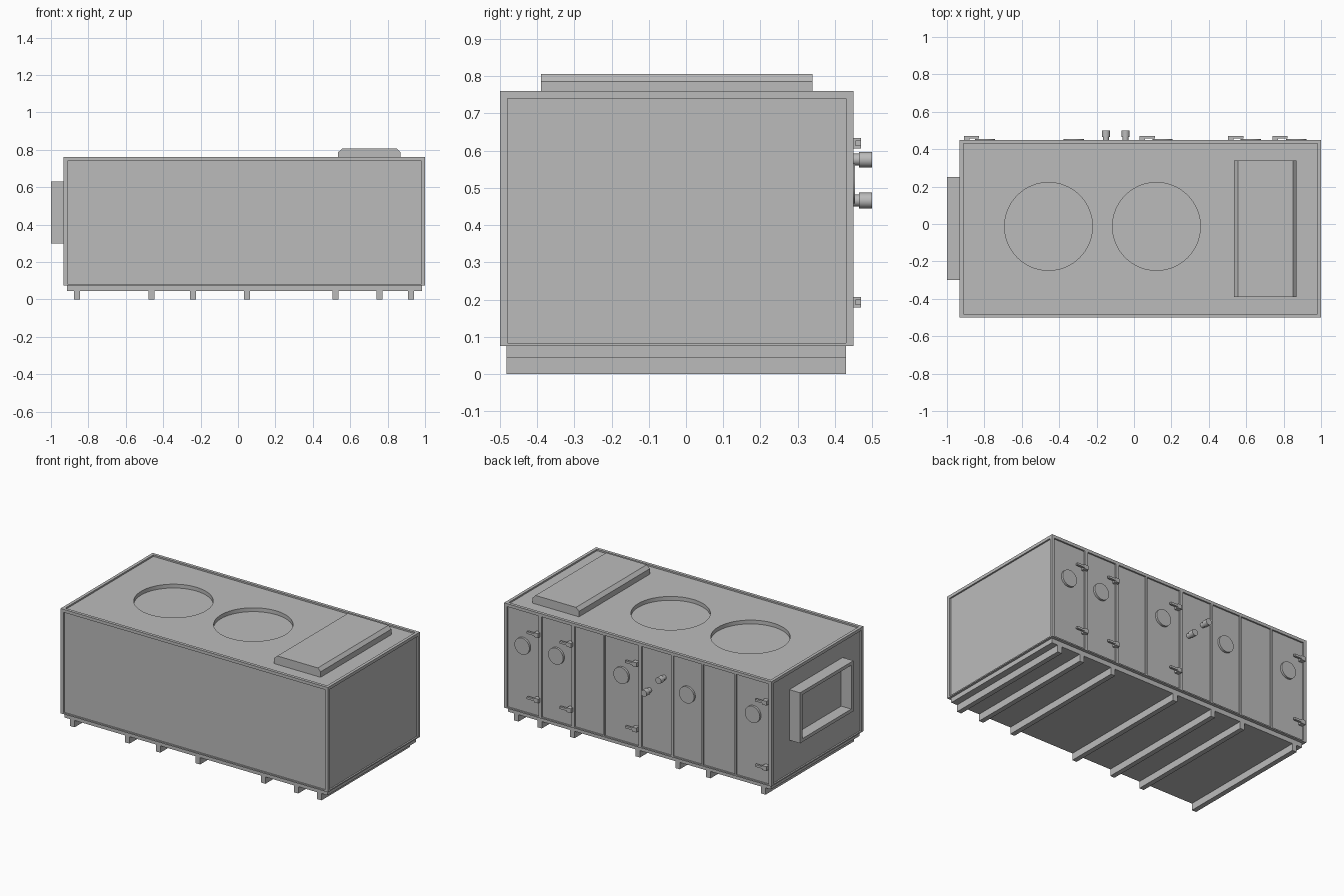
import bpy, bmesh, math
from mathutils import Matrix

if "Cube" in bpy.data.objects:
    bpy.data.objects.remove(bpy.data.objects["Cube"])

grey = bpy.data.materials.new("light_grey_metal")
grey.diffuse_color = (0.5, 0.5, 0.5, 1)
grey.use_nodes = True
grey.node_tree.nodes["Principled BSDF"].inputs["Base Color"].default_value = grey.diffuse_color


def finish(name, bm):
    bmesh.ops.recalc_face_normals(bm, faces=bm.faces)
    me = bpy.data.meshes.new(name)
    bm.to_mesh(me)
    bm.free()
    me.materials.append(grey)
    ob = bpy.data.objects.new(name, me)
    bpy.context.scene.collection.objects.link(ob)
    return ob


def box(name, x0, x1, y0, y1, z0, z1):
    bm = bmesh.new()
    bmesh.ops.create_cube(bm, size=1)
    for v in bm.verts:
        v.co = (x0 + (v.co.x + .5) * (x1 - x0),
                y0 + (v.co.y + .5) * (y1 - y0),
                z0 + (v.co.z + .5) * (z1 - z0))
    return finish(name, bm)


def cylinder(name, centre, r, depth, axis='Y', segs=32):
    bm = bmesh.new()
    rot = Matrix.Rotation(math.pi / 2, 4, 'X') if axis == 'Y' else Matrix()
    bmesh.ops.create_cone(bm, cap_ends=True, segments=segs, radius1=r, radius2=r,
                          depth=depth, matrix=Matrix.Translation(centre) @ rot)
    ob = finish(name, bm)
    bpy.context.view_layer.objects.active = ob
    ob.select_set(True)
    bpy.ops.object.shade_smooth_by_angle(angle=math.radians(35))
    ob.select_set(False)
    return ob


def cut(target, cutter):
    mod = target.modifiers.new("cut", 'BOOLEAN')
    mod.operation = 'DIFFERENCE'
    mod.solver = 'EXACT'
    mod.object = cutter
    bpy.context.view_layer.objects.active = target
    bpy.ops.object.modifier_apply(modifier=mod.name)
    bpy.data.objects.remove(cutter)


# Cabinet limits, frame width and panel recess
X0, X1, Y0, Y1, Z0, Z1 = -.932, 1.0, -.5, .45, .075, .76
W, R = .02, .01

# Panelled core, set back from the frame, with two round fan wells on top
core = box("cabinet_panels", X0 + R, X1 - R, Y0 + R, Y1 - R, Z0, Z1 - R)
for cx in (-.457, .12):
    cut(core, cylinder("fan_well_cutter", (cx, -.013, Z1), .235, .07, 'Z', 64))

# Frame: corner posts, then rails along x and y
for xa in (X0, X1 - W):
    for ya in (Y0, Y1 - W):
        box("corner_post", xa, xa + W, ya, ya + W, Z0, Z1)
for za, h in ((Z0, .008), (Z1 - W, W)):
    for ya in (Y0, Y1 - W):
        box("long_rail", X0 + W, X1 - W, ya, ya + W, za, za + h)
    for xa in (X0, X1 - W):
        box("short_rail", xa, xa + W, Y0 + W, Y1 - W, za, za + h)

# Posts and seams between the back doors
for x, w in ((.74, .022), (.503, .022), (.28, .01), (.018, .022),
             (-.215, .016), (-.433, .01), (-.67, .01)):
    box("door_divider", x - w / 2, x + w / 2, Y1 - .02, Y1, Z0 + .008, Z1 - W)

# Round inspection windows
for x in (.868, .624, .153, -.322, -.797):
    cylinder("inspection_window", (x, .4445, .512), .054, .019)

# Door handles: base block and lever
for x in (.74, .503, .03, -.91):
    for z in (.62, .193):
        box("handle_base", x, x + .03, Y1 - .015, .47, z - .014, z + .014)
        box("handle_lever", x + .03, x + .082, .456, .47, z - .007, z + .007)

# Pipe connections
for x, z in ((-.045, .466), (-.15, .576)):
    cylinder("pipe_neck", (x, .455, z), .016, .03)
    cylinder("pipe_collar", (x, .4825, z), .021, .035)

# Duct opening on the left side
duct = box("duct_collar", -1.0, X0 + .02, -.3, .25, .30, .63)
cut(duct, box("duct_cutter", -1.1, X0 + .005, -.278, .228, .322, .608))

# Chamfered hood on top
bm = bmesh.new()
profile = [(.535, .745), (.535, .786), (.557, .806), (.85, .806), (.87, .786), (.87, .745)]
face = bm.faces.new([bm.verts.new((x, -.39, z)) for x, z in profile])
ext = bmesh.ops.extrude_face_region(bm, geom=[face])
for e in ext["geom"]:
    if isinstance(e, bmesh.types.BMVert):
        e.co.y = .34
finish("top_hood", bm)

# Base plinth and cross bearers
box("base_plinth", -.915, .985, -.482, .43, .045, .076)
for x in (-.86, -.462, -.24, .048, .52, .757, .925):
    box("cross_bearer", x - .016, x + .016, -.482, .43, 0, .046)
